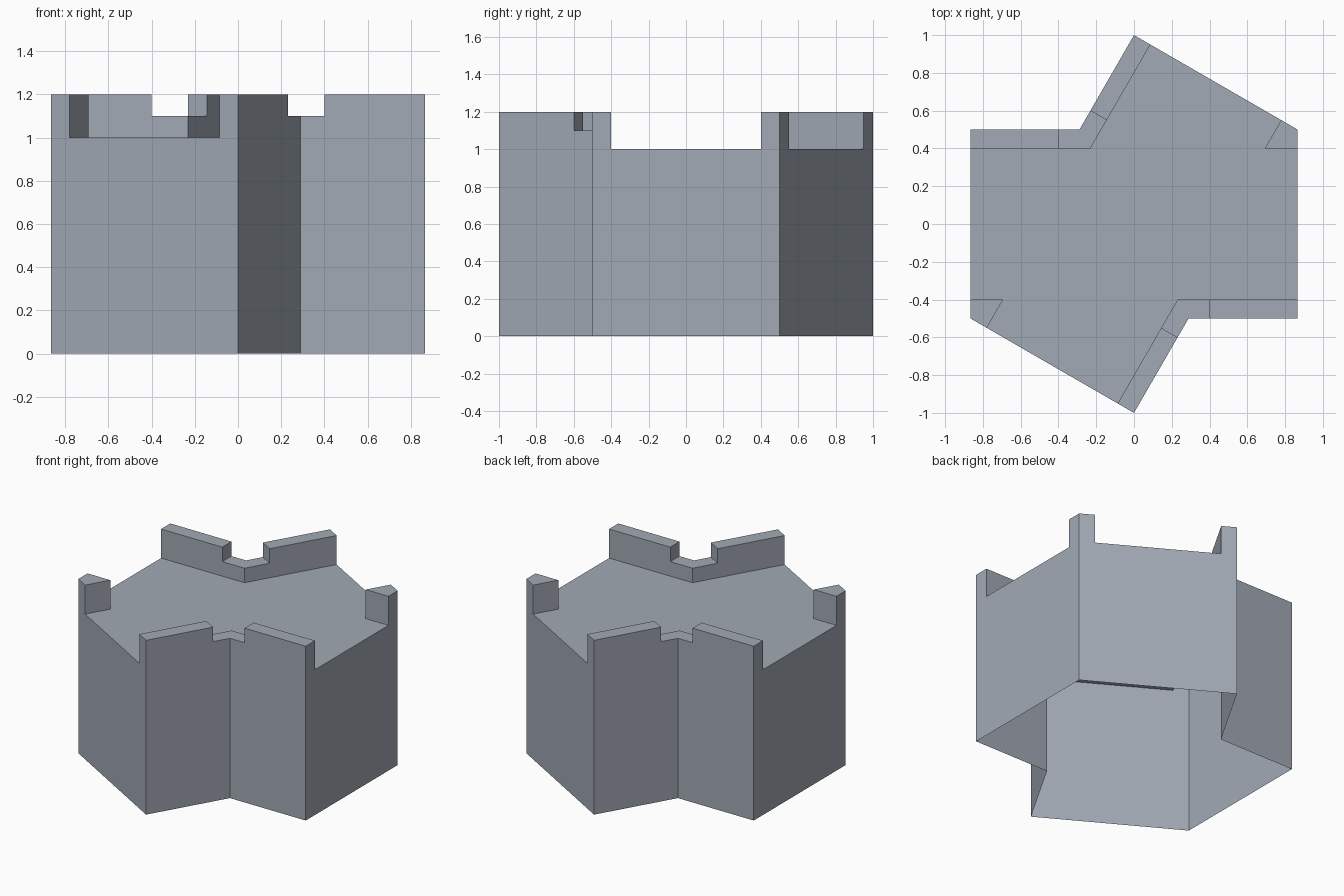
import bpy, bmesh, math

if "Cube" in bpy.data.objects:
    bpy.data.objects.remove(bpy.data.objects["Cube"])

S = math.sqrt(3) / 2          # half width of the hexagon
FLOOR, LOW, HIGH = 1.0, 1.1, 1.2
LEVELS = [0.0, FLOOR, LOW, HIGH]

# Key plan points on the rear half (front half is the same turned 180 degrees)
tip, tip_in = (0, 1), (0.1 * S, 0.95)
notch, notch_in = (-0.5 / math.sqrt(3), 0.5), (-0.4 / math.sqrt(3), 0.4)
arm, arm_in = (-0.4 / math.sqrt(3), 0.6), (-0.4 / math.sqrt(3) + 0.1 * S, 0.55)
gap, gap_in = (-0.4, 0.5), (-0.4, 0.4)
end, end_in = (-S, 0.5), (-S, 0.4)
post, post_a = (S, 0.5), (S, 0.4)
post_b, post_c = (0.8 * S, 0.4), (0.9 * S, 0.55)


def turn(loop):
    return [(-x, -y) for x, y in loop]


# Plan zones, counter-clockwise, each with its height
half_zones = [
    ([tip, arm, arm_in, tip_in], HIGH),                       # slanted parapet
    ([arm, notch, gap, gap_in, notch_in, arm_in], LOW),       # lowered corner
    ([gap, end, end_in, gap_in], HIGH),                       # straight parapet
    ([post, post_c, post_b, post_a], HIGH),                   # corner post
]
half_floor = [post_a, post_b, post_c, tip_in, arm_in, notch_in, gap_in, end_in]
zones = half_zones + [(turn(l), h) for l, h in half_zones]
zones.append((half_floor + turn(half_floor), FLOOR))

bm = bmesh.new()
cache = {}


def key(p):
    return (round(p[0], 4) + 0.0, round(p[1], 4) + 0.0)


def vert(p, z):
    k = (key(p), z)
    if k not in cache:
        cache[k] = bm.verts.new((p[0], p[1], z))
    return cache[k]


# Top faces, and the height on the inner side of every directed edge
inside = {}
for loop, h in zones:
    bm.faces.new([vert(p, h) for p in loop])
    for a, b in zip(loop, loop[1:] + loop[:1]):
        inside[key(a), key(b)] = (a, b, h)

# Vertical faces wherever a zone stands above its neighbour (open underside)
for (ka, kb), (a, b, h) in inside.items():
    base = inside[kb, ka][2] if (kb, ka) in inside else 0.0
    for z0, z1 in zip(LEVELS, LEVELS[1:]):
        if base <= z0 and z1 <= h:
            bm.faces.new([vert(a, z0), vert(b, z0), vert(b, z1), vert(a, z1)])

# Merge flat neighbouring faces
bmesh.ops.dissolve_limit(bm, angle_limit=0.01, verts=bm.verts[:], edges=bm.edges[:])

mesh = bpy.data.meshes.new("notched_tower_block")
bm.to_mesh(mesh)
bm.free()
tower = bpy.data.objects.new("notched_tower_block", mesh)
bpy.context.collection.objects.link(tower)

stone = bpy.data.materials.new("blue_grey_stone")
stone.diffuse_color = (0.36, 0.40, 0.46, 1)
stone.use_nodes = True
stone.node_tree.nodes["Principled BSDF"].inputs["Base Color"].default_value = stone.diffuse_color
mesh.materials.append(stone)
